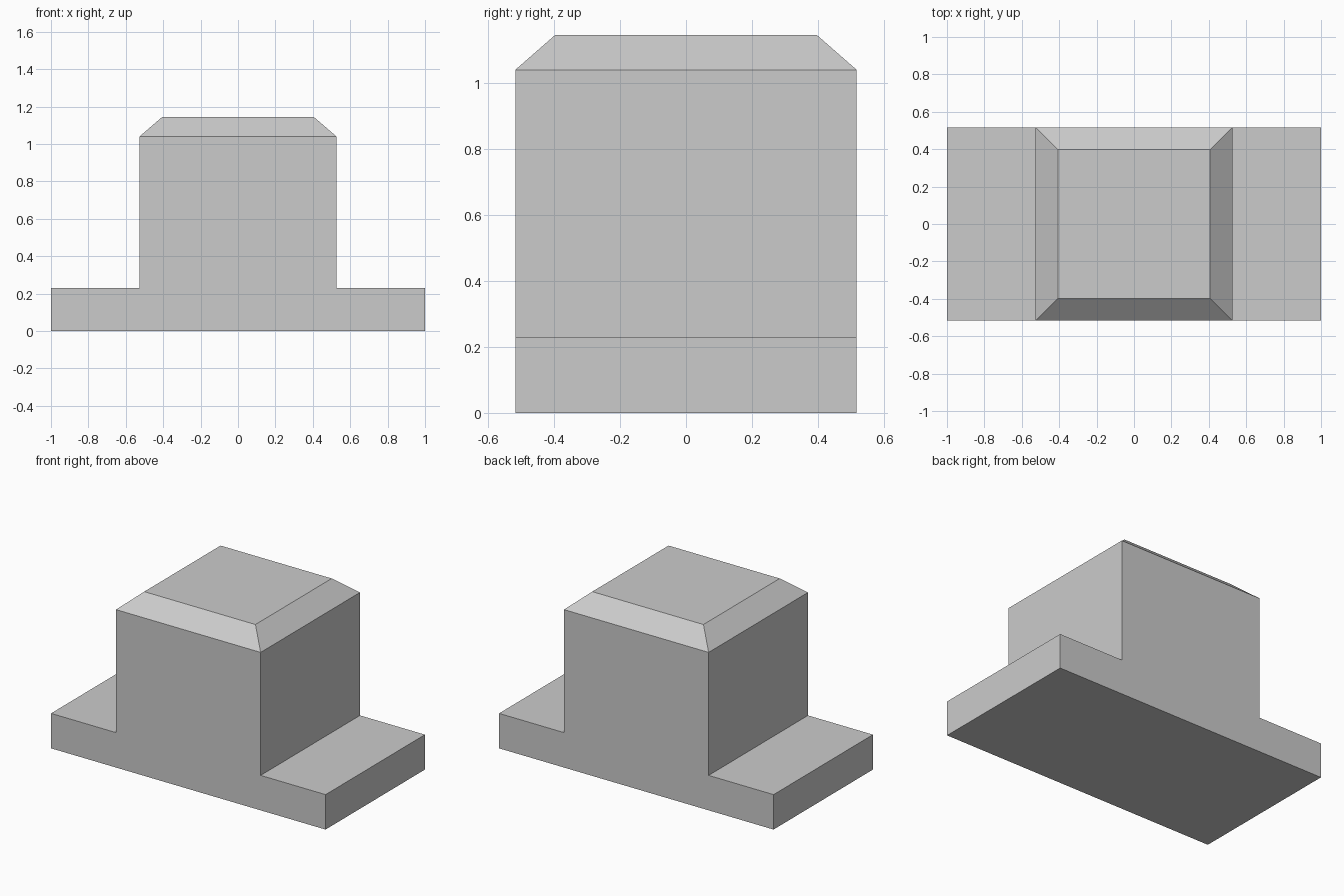
import bpy
import bmesh

cube = bpy.data.objects.get("Cube")
if cube:
    bpy.data.objects.remove(cube, do_unlink=True)

# Plain grey material
grey = bpy.data.materials.new("light_grey")
grey.use_nodes = True
colour = (0.6, 0.6, 0.6, 1)
grey.diffuse_color = colour
grey.node_tree.nodes["Principled BSDF"].inputs["Base Color"].default_value = colour

HALF_DEPTH = 0.517
SHOULDER_Z, TOP_Z = 1.04, 1.145

# Half of the stepped outline: base, flange and block; mirrored for the other side
half = [(1, 0), (1, 0.23), (0.527, 0.23), (0.527, SHOULDER_Z)]
outline = half + [(-x, z) for x, z in reversed(half)]

# Extrude the outline from front to back
bm = bmesh.new()
front = bm.faces.new([bm.verts.new((x, -HALF_DEPTH, z)) for x, z in outline])
result = bmesh.ops.extrude_face_region(bm, geom=[front], use_keep_orig=True)
back = [v for v in result["geom"] if isinstance(v, bmesh.types.BMVert)]
bmesh.ops.translate(bm, verts=back, vec=(0, 2 * HALF_DEPTH, 0))
bmesh.ops.recalc_face_normals(bm, faces=bm.faces)

# Raise and narrow the top into a chamfered cap
top = max(bm.faces, key=lambda f: min(v.co.z for v in f.verts))
cap = bmesh.ops.extrude_discrete_faces(bm, faces=[top])["faces"][0]
for v in cap.verts:
    v.co.x *= 0.405 / 0.527
    v.co.y *= 0.397 / HALF_DEPTH
    v.co.z = TOP_Z
bmesh.ops.recalc_face_normals(bm, faces=bm.faces)

mesh = bpy.data.meshes.new("flanged_block")
bm.to_mesh(mesh)
bm.free()
mesh.materials.append(grey)
block = bpy.data.objects.new("flanged_block", mesh)
bpy.context.collection.objects.link(block)
